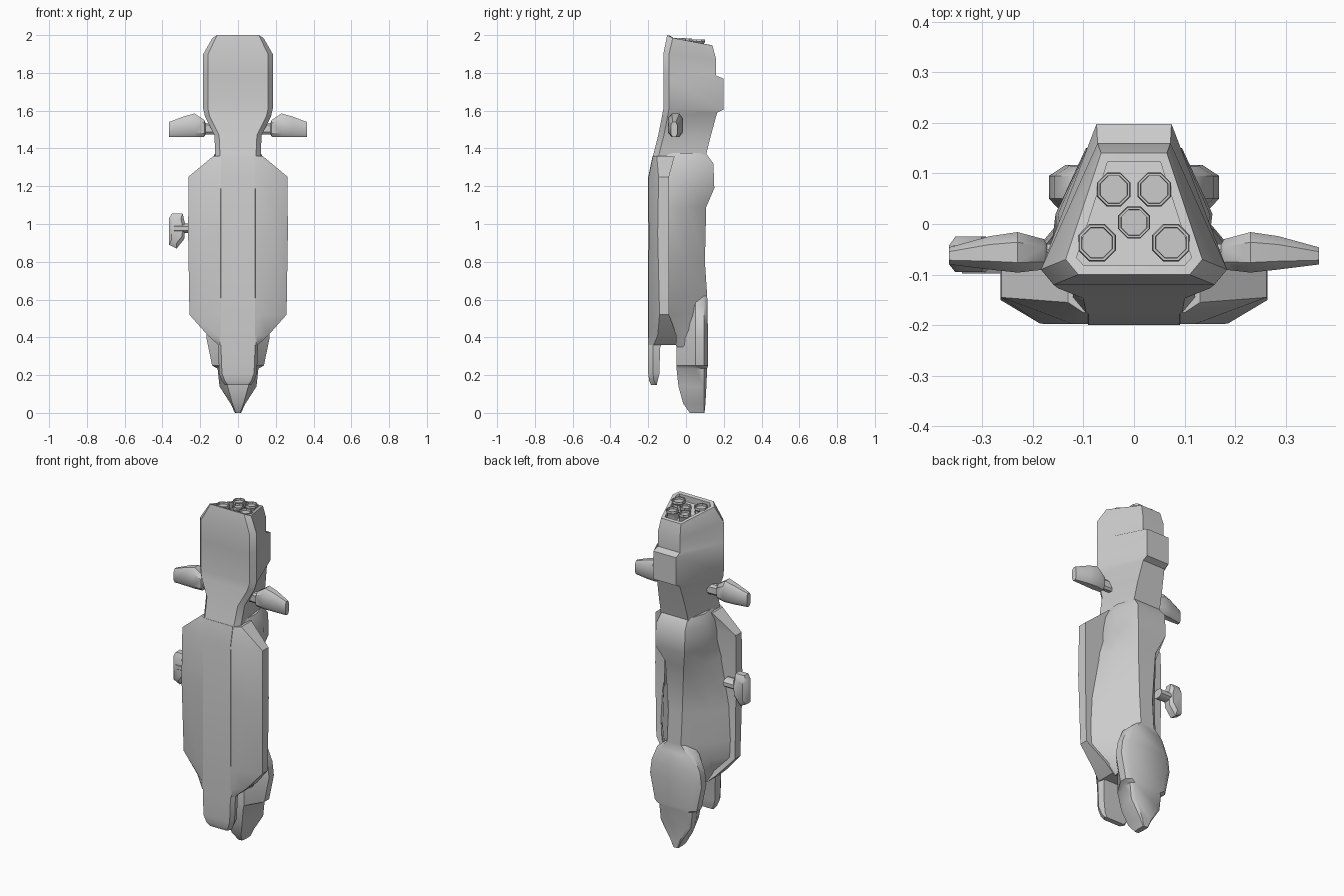
import bpy, bmesh, math
from mathutils import Vector

if "Cube" in bpy.data.objects:
    bpy.data.objects.remove(bpy.data.objects["Cube"])


def finish(bm, name, angle=38):
    bmesh.ops.recalc_face_normals(bm, faces=bm.faces)
    me = bpy.data.meshes.new(name)
    bm.to_mesh(me)
    bm.free()
    ob = bpy.data.objects.new(name, me)
    bpy.context.collection.objects.link(ob)
    bpy.ops.object.select_all(action='DESELECT')
    ob.select_set(True)
    bpy.context.view_layer.objects.active = ob
    bpy.ops.object.shade_smooth_by_angle(angle=math.radians(angle))
    return ob


def loft(rings):
    """Skin a list of equal-length point rings; returns bmesh and the first cap."""
    bm = bmesh.new()
    vs = [[bm.verts.new(p) for p in r] for r in rings]
    n = len(vs[0])
    for a, b in zip(vs, vs[1:]):
        for i in range(n):
            j = (i + 1) % n
            bm.faces.new((a[i], a[j], b[j], b[i]))
    cap = bm.faces.new(vs[0])
    bm.faces.new(list(reversed(vs[-1])))
    bmesh.ops.recalc_face_normals(bm, faces=bm.faces)
    return bm, cap


def mirrored(half):
    return half + [(-x, y, z) for x, y, z in reversed(half)]


# Head and neck: chamfered trapezoid sections (z front, z back, y front, half width, y back, back half width)
head = [(2.00, 1.945, -.10, .135, .14, .065), (1.90, 1.87, -.12, .184, .16, .072),
        (1.79, 1.785, -.12, .184, .16, .072), (1.77, 1.77, -.12, .184, .198, .074),
        (1.61, 1.605, -.12, .184, .198, .074), (1.57, 1.59, -.127, .175, .165, .074),
        (1.47, 1.47, -.147, .125, .132, .085), (1.36, 1.36, -.175, .12, .105, .09)]
bm, cap = loft([mirrored([(wf - .025, yf, zf), (wf, yf + .03, zf - .015 * (zf > 1.95)), (wb, yb, zb)])
                for zf, zb, yf, wf, yb, wb in head])
bmesh.ops.inset_region(bm, faces=[cap], thickness=.022)
r = bmesh.ops.extrude_discrete_faces(bm, faces=[cap])
bmesh.ops.translate(bm, verts=r['faces'][0].verts, vec=(0, 0, -.035))
finish(bm, "head")

# Engine nozzles: octagonal, with a recessed mouth
for i, (x, y, rad, top) in enumerate([(-.073, -.037, .040, 1.985), (.073, -.037, .040, 1.985),
                                      (-.04, .068, .036, 1.977), (.04, .068, .036, 1.977),
                                      (0, .003, .034, 1.982)]):
    rings = []
    for rr, z in [(rad * .8, top - .012), (rad * .82, top), (rad * .95, top), (rad, top - .012),
                  (rad * .85, top - .02), (rad, top - .085)]:
        rings.append([(x + rr * math.cos((k + .5) * math.pi / 4),
                       y + rr * math.sin((k + .5) * math.pi / 4), z) for k in range(8)])
    finish(loft(rings)[0], f"nozzle_{i + 1}")

# Front armour shield: z, flat half width, y front, edge half width, y edge, y back
shield = [(1.36, .10, -.175, .13, -.155, -.06), (1.25, .12, -.198, .262, -.145, -.09),
          (.95, .185, -.197, .264, -.15, -.09), (.52, .12, -.198, .257, -.14, -.09),
          (.41, .10, -.198, .16, -.15, -.05), (.36, .095, -.198, .105, -.17, -.05)]
finish(loft([mirrored([(wf, yf, z), (we, ye, z), (we, yb, z)])
             for z, wf, yf, we, ye, yb in shield])[0], "front_shield")

# Spine down the front, ending in a hanging prong
spine = [(1.36, .09, -.177, -.12), (1.25, .09, -.2, -.12), (.40, .09, -.2, -.12),
         (.34, .09, -.2, -.138), (.21, .085, -.2, -.14), (.17, .07, -.195, -.15), (.148, .055, -.185, -.155)]
finish(loft([mirrored([(w, yf, z), (w + .015, yf + .025, z), (w + .005, yb, z)])
             for z, w, yf, yb in spine])[0], "front_prong")

# Rear hull behind the shield: z, y front, half width, y mid, mid half width, y back, back half width
hull = [(1.375, -.10, .11, .0, .12, .105, .085), (1.32, -.10, .135, .02, .15, .145, .095),
        (1.19, -.10, .14, .02, .155, .15, .095), (1.09, -.10, .17, .01, .13, .107, .06),
        (.80, -.10, .225, -.01, .155, .10, .045), (.62, -.10, .235, -.01, .16, .112, .045),
        (.52, -.10, .23, -.01, .15, .11, .05), (.41, -.07, .14, -.0, .12, .10, .06),
        (.35, -.05, .09, .0, .10, .10, .06)]
finish(loft([mirrored([(wf, yf, z), (wm, ym, z), (wb, yb, z)])
             for z, yf, wf, ym, wm, yb, wb in hull])[0], "rear_hull", 45)

# Leaf-shaped tail with front keel: z, y front, keel half width, edge half width, y back
tail = [(.62, .05, .03, .06, .112), (.57, .02, .05, .12, .114), (.48, -.02, .07, .158, .115),
        (.40, -.05, .075, .168, .117), (.25, -.05, .075, .137, .117), (.235, -.05, .07, .108, .112),
        (.14, -.04, .055, .098, .108), (.05, -.015, .03, .04, .103), (.0, .02, .012, .016, .098)]
finish(loft([mirrored([(wk, yf, z), (we, max(.05, yf), z), (we, .095, z), (we * .8, yb, z)])
             for z, yf, wk, we, yb in tail])[0], "tail_leaf")

# Side arms with tapered pods: x, y0, y1, z0, z1
pod = [(.10, -.075, -.035, 1.475, 1.535), (.172, -.08, -.04, 1.475, 1.535), (.178, -.09, -.03, 1.462, 1.55),
       (.23, -.096, -.016, 1.46, 1.585), (.285, -.09, -.024, 1.46, 1.57), (.365, -.08, -.046, 1.46, 1.54)]
for name, s in (("right", 1), ("left", -1)):
    rings = []
    for x, y0, y1, z0, z1 in pod:
        c, d = (y1 - y0) * .25, (z1 - z0) * .2
        rings.append([(s * x, y, z) for y, z in
                      [(y0 + c, z0), (y1 - c, z0), (y1, z0 + d), (y1, z1 - d),
                       (y1 - c, z1), (y0 + c, z1), (y0, z1 - d), (y0, z0 + d)]])
    finish(loft(rings)[0], f"{name}_arm_pod")

# Sensor dish on the left flank with its stem
outline = [(-.365, 1.03), (-.35, 1.055), (-.293, 1.055), (-.278, .99), (-.285, .92), (-.325, .87), (-.365, .89)]
centre = Vector((-.325, .965))
rings = []
for y, k in [(-.095, .7), (-.08, 1), (-.042, 1), (-.025, .7)]:
    rings.append([(centre.x + (x - centre.x) * k, y, centre.y + (z - centre.y) * k) for x, z in outline])
finish(loft(rings)[0], "side_sensor")
rings = [[(x, -.065 + .036 * math.cos((k + .5) * math.pi / 4), .977 + .028 * math.sin((k + .5) * math.pi / 4))
          for k in range(8)] for x in (-.22, -.34)]
finish(loft(rings)[0], "sensor_stem")
